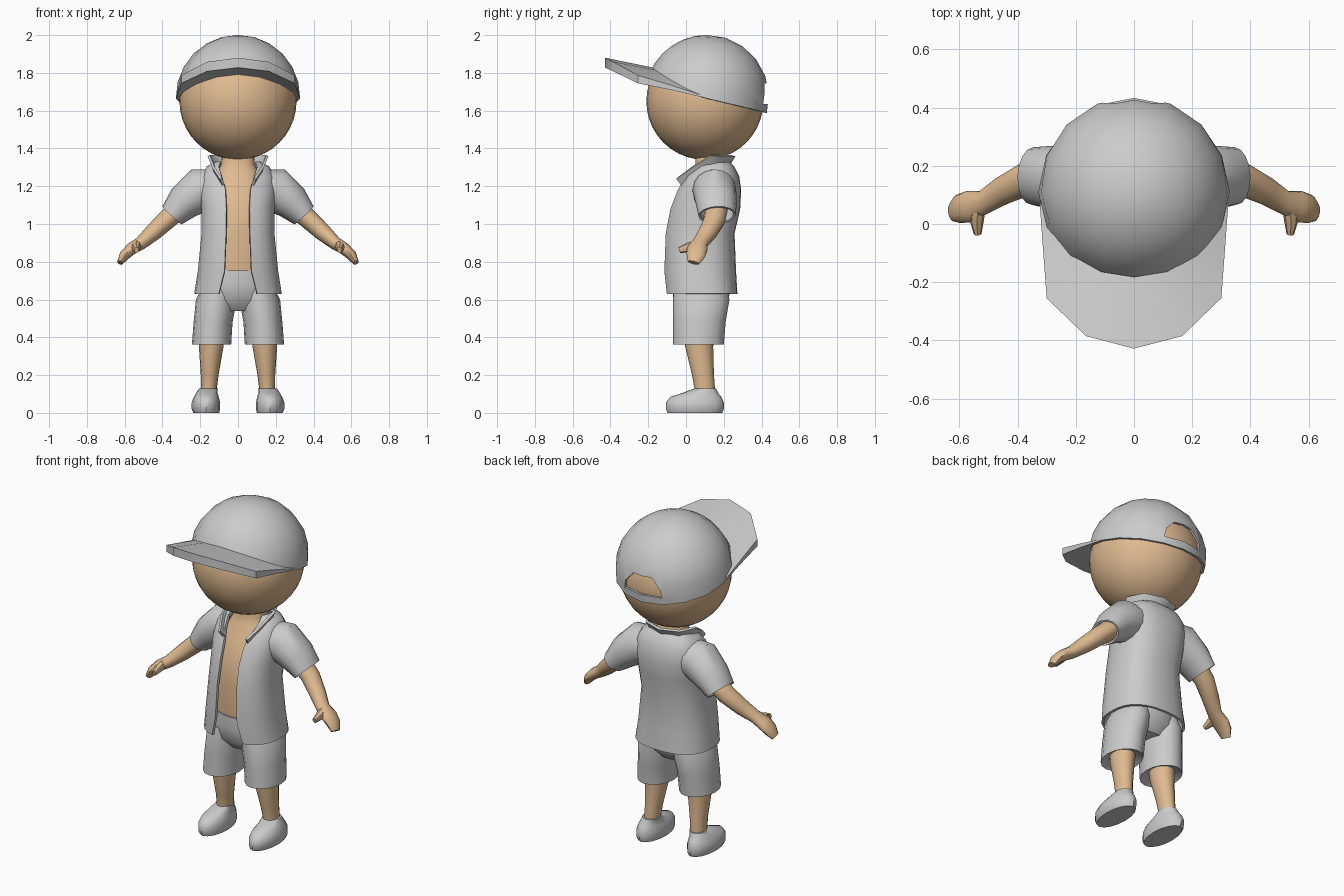
import bpy, bmesh, math
from mathutils import Vector

if "Cube" in bpy.data.objects:
    bpy.data.objects.remove(bpy.data.objects["Cube"])


def material(name, rgb):
    m = bpy.data.materials.new(name)
    m.diffuse_color = (*rgb, 1)
    m.use_nodes = True
    m.node_tree.nodes["Principled BSDF"].inputs["Base Color"].default_value = m.diffuse_color
    return m


SKIN = material("warm skin", (0.74, 0.49, 0.28))
GREY = material("light grey cloth", (0.6, 0.6, 0.6))


def activate(ob):
    bpy.ops.object.select_all(action='DESELECT')
    ob.select_set(True)
    bpy.context.view_layer.objects.active = ob


def loft(name, rows, mat, closed=True, caps=True, thick=0, angle=42):
    """Skin a list of equally long point rows."""
    bm = bmesh.new()
    vs = [[bm.verts.new(p) for p in r] for r in rows]
    n = len(rows[0])
    for a, b in zip(vs, vs[1:]):
        for i in range(n if closed else n - 1):
            j = (i + 1) % n
            bm.faces.new((a[i], a[j], b[j], b[i]))
    if closed and caps:
        bm.faces.new(vs[0])
        bm.faces.new(vs[-1])
    bmesh.ops.remove_doubles(bm, verts=bm.verts, dist=0.0005)
    bmesh.ops.recalc_face_normals(bm, faces=bm.faces)
    me = bpy.data.meshes.new(name)
    bm.to_mesh(me)
    bm.free()
    me.materials.append(mat)
    ob = bpy.data.objects.new(name, me)
    bpy.context.collection.objects.link(ob)
    activate(ob)
    if thick:
        mod = ob.modifiers.new("thickness", 'SOLIDIFY')
        mod.thickness, mod.offset = thick, 0
        bpy.ops.object.modifier_apply(modifier=mod.name)
    bpy.ops.object.shade_smooth_by_angle(angle=math.radians(angle))
    return ob


def tube(name, secs, mat, n=16, flat=False, s=1, **kw):
    """Elliptic tube through sections (x, y, z, radius across, radius front-back)."""
    pts = [Vector((s * c[0], c[1], c[2])) for c in secs]
    rows = []
    for i, c in enumerate(secs):
        t = (pts[min(i + 1, len(pts) - 1)] - pts[max(i - 1, 0)]).normalized()
        if flat:
            t = Vector((0, 0, 1))
        ref = Vector((0, 1, 0)) if abs(t.y) < 0.9 else Vector((0, 0, 1))
        u = (ref - t * ref.dot(t)).normalized()
        v = u.cross(t)
        rows.append([pts[i] + v * c[3] * math.cos(k * math.tau / n)
                     + u * c[4] * math.sin(k * math.tau / n) for k in range(n)])
    return loft(name, rows, mat, **kw)


# Head
bpy.ops.mesh.primitive_uv_sphere_add(segments=32, ring_count=20, radius=0.31, location=(0, 0.1, 1.65))
head = bpy.context.object
head.name = "head"
head.data.materials.append(SKIN)
bpy.ops.object.shade_smooth()

# Cap dome with a tilted rim that arches over the forehead
R, CY, CZ = 0.322, 0.11, 1.672


def dome(a, k):
    c, s = math.cos(a), math.sin(a)
    rim = 1.69 - 0.234 * (CY - R * c) + 0.055 * max(0, c) ** 2
    low = math.asin((rim - CZ) / R)
    e = low + (math.pi / 2 - low) * k
    return Vector((R * s * math.cos(e), CY - R * c * math.cos(e), CZ + R * math.sin(e)))


cap = loft("cap_dome", [[dome(i * math.tau / 16, k / 6) for i in range(16)] for k in range(7)],
           GREY, caps=False, thick=0.014)
# Opening above the back strap
hole = [(-0.125, 1.635), (0.125, 1.635), (0.115, 1.685), (0.06, 1.745), (-0.06, 1.745), (-0.115, 1.685)]
cutter = loft("cap_cutter", [[(x, y, z) for x, z in hole] for y in (0.25, 0.6)], GREY)
cutter.hide_render = True
activate(cap)
mod = cap.modifiers.new("opening", 'BOOLEAN')
mod.operation, mod.object = 'DIFFERENCE', cutter
bpy.ops.object.modifier_apply(modifier=mod.name)
bpy.data.objects.remove(cutter)
bpy.ops.object.shade_smooth_by_angle(angle=math.radians(42))

# Cap brim: closed ring section swept from one temple to the other
half = [(0, -0.428, 1.828, 0.052), (0.165, -0.385, 1.808, 0.05), (0.30, -0.255, 1.745, 0.042),
        (0.313, -0.08, 1.71, 0.025), (0.323, 0.06, 1.677, 0.012)]
edge = [(-x, y, z, t) for x, y, z, t in half[:0:-1]] + half
rows = []
for i, (x, y, z, t) in enumerate(edge):
    p = dome((i - 4) * math.pi / 8, 0)
    p = Vector((p.x * 0.98, p.y + 0.006, p.z))
    up = Vector((0, 0, min(t, 0.035)))
    rows.append([p, Vector((x, y, z)), Vector((x, y, z + t)), p + up])
loft("cap_brim", rows, GREY, angle=30)


# Torso and shirt use rounded-box rings: height, half width, front, back, opening
def ring(z, w, f, b, o=0, n=24):
    q = 0.8
    a0 = math.asin((o / w) ** (1 / q))
    out = []
    for i in range(n + 1 if o else n):
        a = a0 + (math.tau - 2 * a0) * i / n
        s, c = math.sin(a), math.cos(a)
        out.append((math.copysign(w * abs(s) ** q, s),
                    (f + b) / 2 - math.copysign((b - f) / 2 * abs(c) ** q, c), z))
    return out


loft("torso", [ring(*r) for r in (
    (0.68, .165, -.06, .22), (0.95, .16, -.08, .225), (1.10, .16, -.055, .25), (1.20, .15, -.01, .25),
    (1.28, .11, .035, .22), (1.32, .088, .05, .2), (1.42, .085, .05, .2))], SKIN)
loft("open_shirt", [ring(*r) for r in (
    (0.63, .225, -.105, .265, .10), (0.75, .207, -.113, .258, .07), (0.95, .187, -.105, .25, .062),
    (1.08, .188, -.08, .28, .06), (1.18, .20, -.04, .285, .065), (1.25, .19, 0, .275, .085),
    (1.30, .16, .045, .25, .10), (1.325, .11, .08, .225, .09))],
    GREY, closed=False, thick=0.014)

# Collar, flaring upward, open at the front
top = [(.09, -.05, 1.24), (.13, .03, 1.30), (.155, .13, 1.362), (.11, .22, 1.362), (0, .255, 1.36)]
low = [(.075, -.02, 1.20), (.11, .04, 1.25), (.125, .13, 1.30), (.09, .2, 1.315), (0, .23, 1.32)]
loft("collar", [h + [(-x, y, z) for x, y, z in h[-2::-1]] for h in (low, top)],
     GREY, closed=False, thick=0.014)

# Shorts: hips and two legs, each hem folded inward
tube("shorts_hips", [(0, .08, .54, .13, .09), (0, .08, .60, .205, .145), (0, .08, .68, .20, .158),
                     (0, .08, .755, .185, .157)], GREY, n=24, flat=True)

for s, side in ((1, "left"), (-1, "right")):
    tube(side + "_shorts_leg", [(.14, .065, .385, .07, .09), (.14, .065, .362, .104, .135),
                                (.132, .07, .48, .103, .14), (.115, .08, .60, .108, .15),
                                (.10, .08, .66, .09, .14)], GREY, flat=True, s=s)
    tube(side + "_leg", [(.14, .07, .42, .068, .08), (.142, .07, .35, .065, .074),
                         (.15, .09, .2, .047, .058), (.155, .1, .12, .042, .054),
                         (.155, .1, .05, .042, .054)], SKIN, flat=True, s=s)
    tube(side + "_shoe", [(.168, .047, 0, .068, .145), (.17, .047, .02, .075, .153),
                          (.17, .047, .055, .075, .153), (.168, .052, .085, .066, .135),
                          (.165, .075, .105, .057, .095), (.157, .1, .128, .05, .06)],
         GREY, flat=True, s=s)
    tube(side + "_sleeve", [(.10, .14, 1.195, .09, .10), (.20, .15, 1.18, .113, .11),
                            (.285, .16, 1.115, .09, .103), (.348, .165, 1.047, .064, .093)],
         GREY, s=s, caps=False, thick=0.012)
    tube(side + "_arm", [(.18, .15, 1.19, .06, .07), (.30, .16, 1.09, .056, .065),
                         (.38, .15, 1.02, .052, .058), (.45, .115, .955, .046, .05),
                         (.515, .075, .898, .035, .042), (.565, .06, .868, .032, .055),
                         (.602, .052, .833, .028, .05), (.625, .04, .795, .016, .032)],
         SKIN, n=12, s=s)
    tube(side + "_thumb", [(.535, .06, .89, .026, .028), (.54, .01, .875, .024, .026),
                           (.537, -.035, .862, .013, .016)], SKIN, n=8, s=s)
